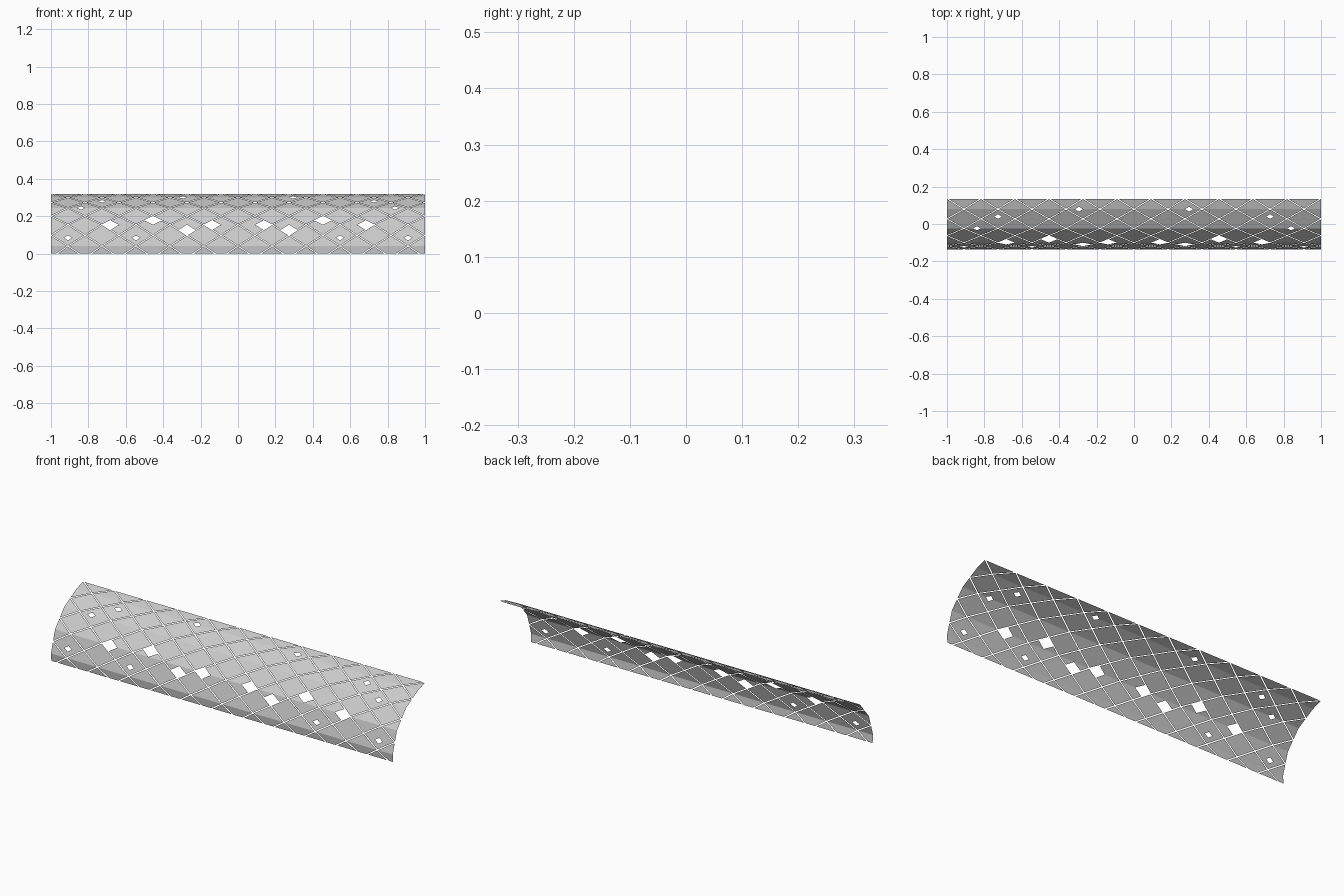
import bpy, bmesh
from mathutils import Vector

if "Cube" in bpy.data.objects:
    bpy.data.objects.remove(bpy.data.objects["Cube"])

U = 1 / 11            # half width of one diamond panel
SHRINK = 0.95         # leaves the open joints between panels

# Cross-section: (row level, y, z); panels fold at the even levels
PROFILE = [(-0.66, -0.131, 0.0), (0, -0.135, 0.041), (2, -0.100, 0.155),
           (4, -0.024, 0.245), (6, 0.079, 0.301), (6.96, 0.134, 0.318)]

# Openings: (column, row) -> (subdivision, offset outward, offset upward)
HOLES = {(7, 2): (2, 0.5, 0), (5, 2): (2, 0, 0.5), (3, 2): (2, 0, -0.5), (1, 2): (2, 0.5, 0),
         (10, 1): (4, 0, -0.25), (6, 1): (4, 0, -0.25), (3, 6): (4, 0.25, 0),
         (9, 4): (4, 0.25, 0), (8, 5): (4, 0, 0.25)}


def on_profile(t):
    for (t0, y0, z0), (t1, y1, z1) in zip(PROFILE, PROFILE[1:]):
        if t <= t1 + 1e-6:
            f = (t - t0) / (t1 - t0)
            return y0 + f * (y1 - y0), z0 + f * (z1 - z0)
    return PROFILE[-1][1:]


def add_panel(bm, col, row):
    """One diamond, divided into n x n smaller diamonds, one of which may be open."""
    n, out, up = HOLES.get((abs(col), row), (1, 9, 9))
    side = 1 if col >= 0 else -1
    for i in range(n):
        for j in range(n):
            a0, a1 = 2 * i / n - 1, 2 * (i + 1) / n - 1
            b0, b1 = 2 * j / n - 1, 2 * (j + 1) / n - 1
            ca, cb = (a0 + a1) / 2, (b0 + b1) / 2
            if abs((ca + cb) / 2 - out * side) < 0.01 and abs((ca - cb) / 2 - up) < 0.01:
                continue
            corners = [(a0, b0), (a0, b1), (a1, b1), (a1, b0)]
            bm.faces.new([bm.verts.new((col + SHRINK * (a + b) / 2,
                                        row + SHRINK * (a - b) / 2, 0)) for a, b in corners])


def cut(bm, co, no, clear=False):
    bmesh.ops.bisect_plane(bm, geom=bm.verts[:] + bm.edges[:] + bm.faces[:], dist=1e-5,
                           plane_co=Vector(co), plane_no=Vector(no), clear_outer=clear)


# Flat diamond pattern in column / row units
bm = bmesh.new()
for row in range(-1, 9):
    for col in range(-12, 13):
        if (row + col) % 2:
            add_panel(bm, col, row)
bmesh.ops.remove_doubles(bm, verts=bm.verts[:], dist=1e-4)

# Trim to the rectangular outline, then crease at the fold rows
cut(bm, (11, 0, 0), (1, 0, 0), True)
cut(bm, (-11, 0, 0), (-1, 0, 0), True)
cut(bm, (0, PROFILE[-1][0], 0), (0, 1, 0), True)
cut(bm, (0, PROFILE[0][0], 0), (0, -1, 0), True)
for level in (0, 2, 4, 6):
    cut(bm, (0, level, 0), (0, 1, 0))

# Bend the sheet onto the cross-section
for v in bm.verts:
    y, z = on_profile(v.co.y)
    v.co = (v.co.x * U, y, z)

mesh = bpy.data.meshes.new("curved_panel_shell")
bm.to_mesh(mesh)
bm.free()
shell = bpy.data.objects.new("curved_panel_shell", mesh)
bpy.context.collection.objects.link(shell)
